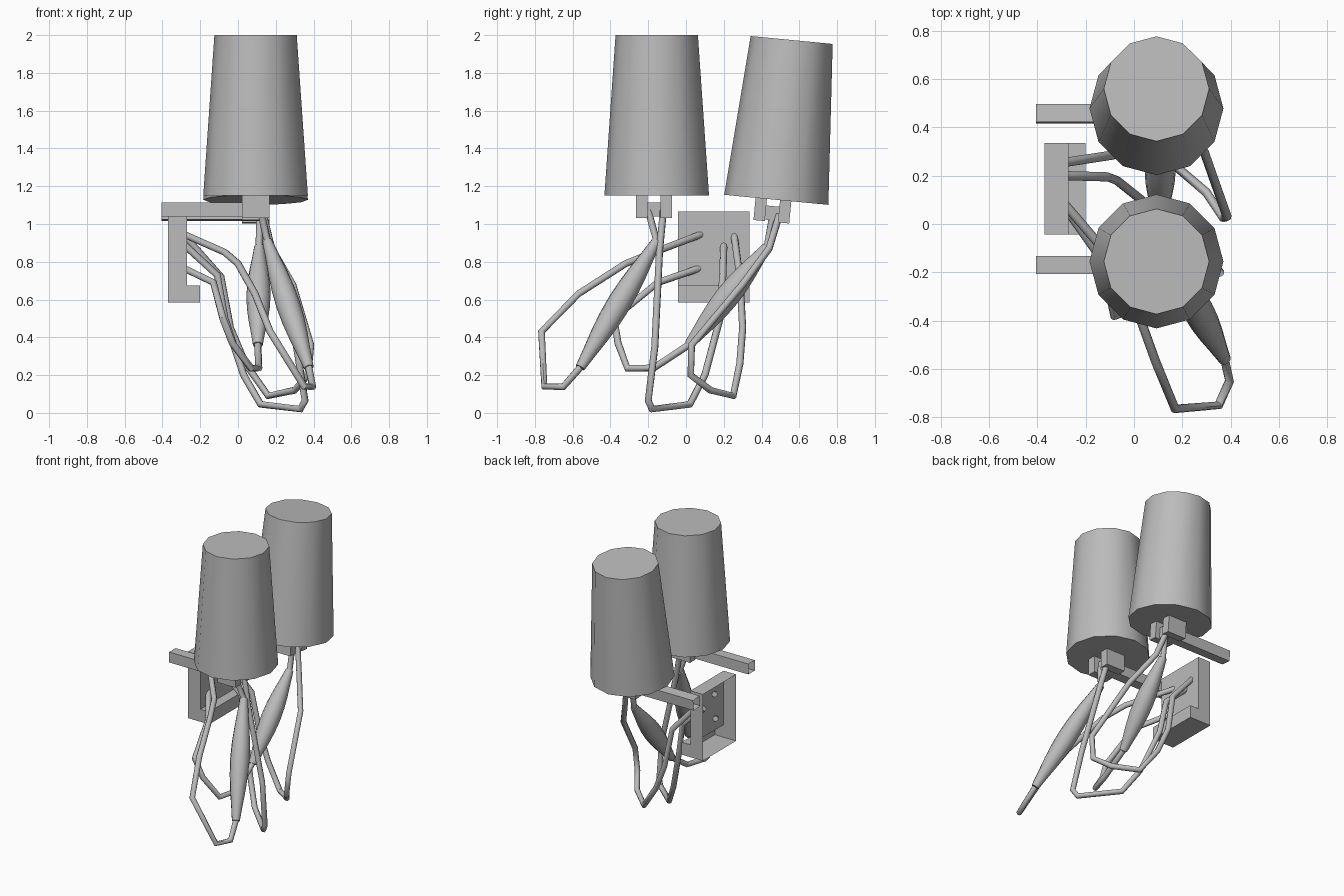
import bpy, bmesh, math
from mathutils import Matrix, Vector

old = bpy.data.objects.get("Cube")
if old:
    bpy.data.objects.remove(old, do_unlink=True)

grey = bpy.data.materials.new("plain grey")
grey.use_nodes = True
grey.diffuse_color = (0.5, 0.5, 0.5, 1)
grey.node_tree.nodes["Principled BSDF"].inputs["Base Color"].default_value = (0.5, 0.5, 0.5, 1)


def smooth(ob, degrees):
    bpy.ops.object.select_all(action="DESELECT")
    ob.select_set(True)
    bpy.context.view_layer.objects.active = ob
    bpy.ops.object.shade_smooth_by_angle(angle=math.radians(degrees))


def add_mesh(name, bm, matrix=Matrix(), angle=None):
    mesh = bpy.data.meshes.new(name)
    bmesh.ops.recalc_face_normals(bm, faces=bm.faces)
    bm.transform(matrix)
    bm.to_mesh(mesh)
    bm.free()
    mesh.materials.append(grey)
    ob = bpy.data.objects.new(name, mesh)
    bpy.context.collection.objects.link(ob)
    if angle:
        smooth(ob, angle)
    return ob


def box(name, low, high, matrix=Matrix(), open_end=False):
    low, high = Vector(low), Vector(high)
    bm = bmesh.new()
    size = Matrix.Diagonal((*(high - low), 1))
    bmesh.ops.create_cube(bm, size=1, matrix=Matrix.Translation((low + high) / 2) @ size)
    if open_end:
        bm.normal_update()
        ends = [f for f in bm.faces if f.normal.x < -0.9]
        bmesh.ops.delete(bm, geom=ends, context="FACES")
    return add_mesh(name, bm, matrix)


def lathe(name, start, end, profile, sides):
    """Revolve (fraction along axis, radius) rings between two points."""
    start, end = Vector(start), Vector(end)
    axis = end - start
    bm = bmesh.new()
    rings = []
    for t, r in profile:
        rings.append([bm.verts.new((r * math.cos(a), r * math.sin(a), t * axis.length))
                      for a in (2 * math.pi * i / sides for i in range(sides))])
    for lower, upper in zip(rings, rings[1:]):
        for i in range(sides):
            j = (i + 1) % sides
            bm.faces.new((lower[i], lower[j], upper[j], upper[i]))
    bm.faces.new(rings[0])
    bm.faces.new(rings[-1])
    turn = Vector((0, 0, 1)).rotation_difference(axis).to_matrix().to_4x4()
    return add_mesh(name, bm, Matrix.Translation(start) @ turn, 50)


def wire(name, points, radius=0.019):
    curve = bpy.data.curves.new(name, "CURVE")
    curve.dimensions = "3D"
    curve.bevel_depth = radius
    curve.bevel_resolution = 2
    curve.use_fill_caps = True
    spline = curve.splines.new("POLY")
    spline.points.add(len(points) - 1)
    for p, co in zip(spline.points, points):
        p.co = (*co, 1)
    curve.materials.append(grey)
    ob = bpy.data.objects.new(name, curve)
    bpy.context.collection.objects.link(ob)
    bpy.ops.object.select_all(action="DESELECT")
    ob.select_set(True)
    bpy.context.view_layer.objects.active = ob
    bpy.ops.object.convert(target="MESH")
    smooth(bpy.context.object, 50)


# Two tapered shades, each with two socket blocks and a hollow arm
for side, base, tilt in (("front", (0.093, -0.155, 1.15), 0),
                         ("rear", (0.093, 0.478, 1.128), -0.096)):
    place = Matrix.Translation(base) @ Matrix.Rotation(tilt, 4, "X")
    top = place @ Vector((0, 0, 0.85))
    lathe(side + "_shade", base, top, [(0, 0.277), (1, 0.218)], 12)
    for label, y in (("a", -0.11), ("b", 0.02)):
        box(f"{side}_socket_block_{label}", (-0.073, y, -0.118), (0.074, y + 0.06, 0.003), place)
    box(side + "_arm", (-0.498, -0.052, -0.11), (0.04, 0.022, -0.035), place, open_end=True)

# Wall box: L-shaped shell, open at the back
profile = [(-0.37, 0.585), (-0.2, 0.585), (-0.2, 0.675),
           (-0.27, 0.675), (-0.27, 1.065), (-0.37, 1.065)]
bm = bmesh.new()
face = bm.faces.new([bm.verts.new((x, -0.043, z)) for x, z in profile])
grown = bmesh.ops.extrude_face_region(bm, geom=[face])["geom"]
bmesh.ops.translate(bm, vec=(0, 0.378, 0),
                    verts=[v for v in grown if isinstance(v, bmesh.types.BMVert)])
back = [f for f in bm.faces if all(v.co.x < -0.36 for v in f.verts)]
bmesh.ops.delete(bm, geom=back, context="FACES")
add_mesh("wall_box", bm)

# Spindle-shaped inline switches
swell = [(i / 8, 0.026 + 0.038 * math.sin(math.pi * i / 8) ** 1.2 if 0 < i < 8 else 0.026)
         for i in range(9)]
front_top, front_end = (0.155, -0.155, 0.91), (0.375, -0.56, 0.24)
rear_top, rear_end = (0.112, 0.43, 0.88), (0.105, 0.015, 0.36)
lathe("front_switch", front_top, front_end, swell, 12)
lathe("rear_switch", rear_top, rear_end, swell, 12)

# Short leads from sockets to switches
wire("front_lead", [(0.12, -0.2, 1.07), front_top, (0.165, -0.17, 0.88)])
wire("rear_lead", [(0.115, 0.46, 1.05), rear_top, (0.112, 0.41, 0.855)])

# Cords from the wall box to the switches
wire("front_switch_cord", [
    (-0.285, 0.08, 0.945), (-0.07, -0.17, 0.85), (0.0, -0.32, 0.79), (0.09, -0.57, 0.63),
    (0.17, -0.765, 0.43), (0.35, -0.75, 0.14), (0.395, -0.65, 0.138), front_end])
wire("rear_switch_cord", [
    (-0.285, 0.07, 0.765), (-0.13, -0.15, 0.69), (-0.08, -0.38, 0.5), (-0.03, -0.36, 0.37),
    (0.07, -0.31, 0.235), (0.11, -0.17, 0.238), rear_end])

# Cords from the wall box looping up to the sockets
wire("front_socket_cord", [
    (-0.285, 0.2, 0.89), (-0.11, 0.195, 0.73), (-0.07, 0.18, 0.5), (0.03, 0.1, 0.2),
    (0.12, 0.02, 0.045), (0.33, -0.18, 0.02), (0.355, -0.2, 0.065), (0.31, -0.165, 0.35),
    (0.18, -0.14, 0.86), (0.13, -0.12, 1.07)])
wire("rear_socket_cord", [
    (-0.285, 0.255, 0.94), (-0.09, 0.285, 0.72), (-0.04, 0.3, 0.45), (0.04, 0.285, 0.26),
    (0.16, 0.25, 0.09), (0.3, 0.13, 0.12), (0.37, 0.025, 0.2), (0.385, 0.03, 0.36),
    (0.29, 0.3, 0.68), (0.18, 0.44, 0.87), (0.13, 0.495, 1.05)])
